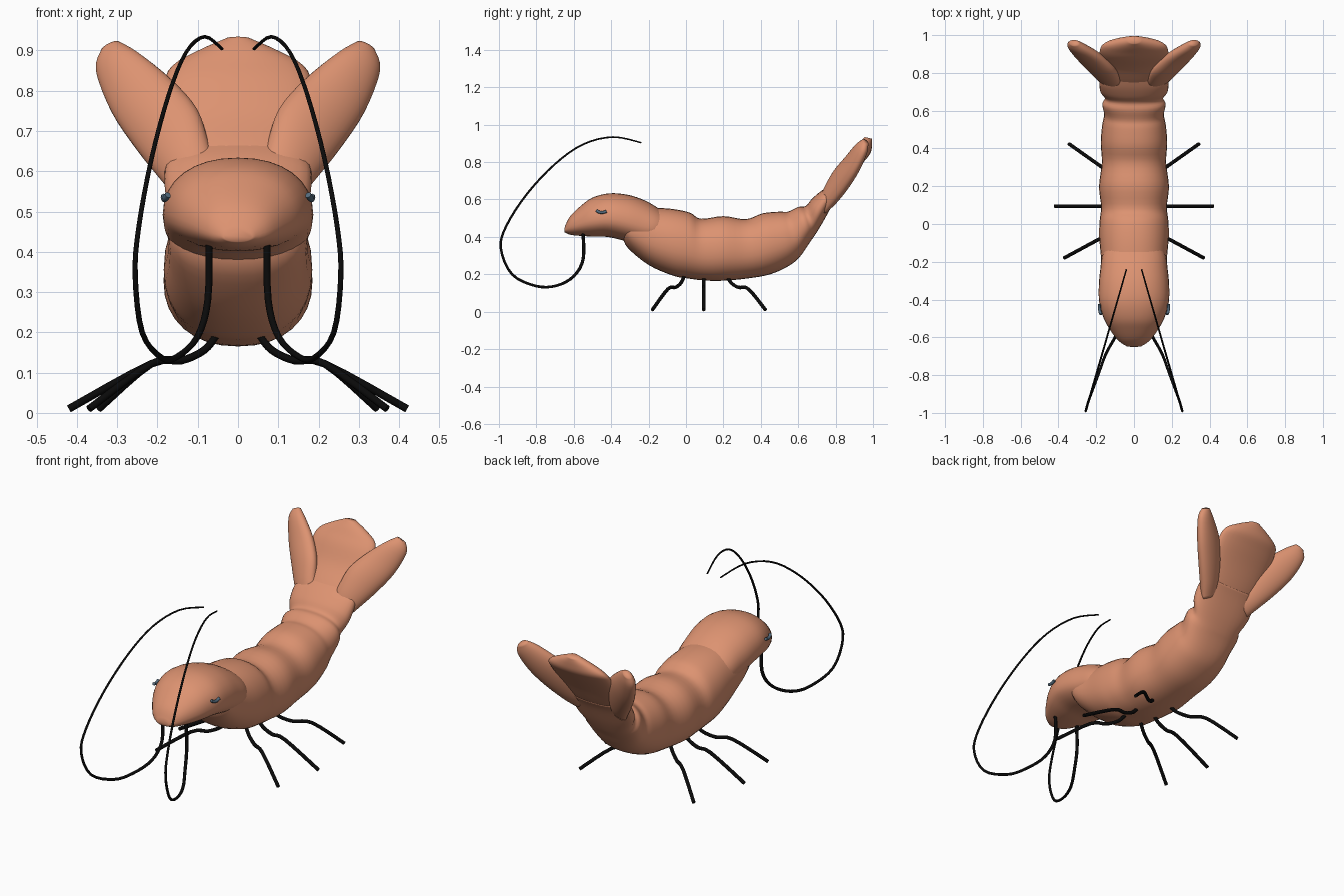
import bpy
import bmesh
import math
from mathutils import Vector

old = bpy.data.objects.get("Cube")
if old:
    bpy.data.objects.remove(old, do_unlink=True)


def material(name, colour):
    mat = bpy.data.materials.new(name)
    mat.use_nodes = True
    mat.diffuse_color = (*colour, 1)
    bsdf = next(n for n in mat.node_tree.nodes if n.type == 'BSDF_PRINCIPLED')
    bsdf.inputs["Base Color"].default_value = (*colour, 1)
    return mat


salmon = material("salmon shell", (.72, .29, .165))
black = material("black limb", (.003, .003, .003))
slate = material("slate blue eye", (.09, .15, .21))

SIDES = 32
STEPS = 4


def spline(a, b, c, d, t):
    """Catmull-Rom blend between b and c."""
    return (b * 2 + (c - a) * t + (a * 2 - b * 5 + c * 4 - d) * t * t
            + (b * 3 - a - c * 3 + d) * t ** 3) / 2


def smooth_rows(rows):
    """Resample rows of vectors along a smooth spline."""
    last = len(rows) - 1
    result = []
    for i in range(last):
        quad = [rows[max(0, min(last, i + k))] for k in (-1, 0, 1, 2)]
        for s in range(STEPS):
            result.append([spline(*p, s / STEPS) for p in zip(*quad)])
    return result + [rows[-1]]


def loft(name, rings, mat):
    """Skin closed rings and cap both ends."""
    bm = bmesh.new()
    rows = [[bm.verts.new(p) for p in ring] for ring in smooth_rows(rings)]
    for lower, upper in zip(rows, rows[1:]):
        for i in range(len(lower)):
            j = (i + 1) % len(lower)
            bm.faces.new((lower[i], lower[j], upper[j], upper[i]))
    bm.faces.new(rows[0])
    bm.faces.new(rows[-1])
    bmesh.ops.recalc_face_normals(bm, faces=bm.faces)
    for f in bm.faces:
        f.smooth = True
    mesh = bpy.data.meshes.new(name)
    bm.to_mesh(mesh)
    bm.free()
    mesh.materials.append(mat)
    obj = bpy.data.objects.new(name, mesh)
    bpy.context.collection.objects.link(obj)
    return obj


def oval(middle, side, up, down, power=1.0):
    """Closed ring with separate upper and lower heights."""
    ring = []
    for i in range(SIDES):
        a = math.tau * i / SIDES
        c = math.copysign(abs(math.cos(a)) ** power, math.cos(a))
        s = math.sin(a)
        ring.append(middle + side * c + (up if s > 0 else down) * abs(s) ** power)
    return ring


def trunk(name, sections, waist, power):
    """Sections are bottom y, bottom z, top y, top z, half width."""
    rings = []
    for yb, zb, yt, zt, w in sections:
        bottom, top = Vector((0, yb, zb)), Vector((0, yt, zt))
        middle = bottom.lerp(top, waist)
        rings.append(oval(middle, Vector((w, 0, 0)), top - middle, bottom - middle, power))
    return loft(name, rings, salmon)


def tube(name, points, start, end, mat):
    """Round tapered tube along a smooth path."""
    path = [row[0] for row in smooth_rows([[Vector(p)] for p in points])]
    curve = bpy.data.curves.new(name, 'CURVE')
    curve.dimensions = '3D'
    curve.bevel_depth = 1
    curve.bevel_resolution = 2
    curve.use_fill_caps = True
    line = curve.splines.new('POLY')
    line.points.add(len(path) - 1)
    for i, p in enumerate(path):
        line.points[i].co = (*p, 1)
        line.points[i].radius = start + (end - start) * i / (len(path) - 1)
    line.use_smooth = True
    curve.materials.append(mat)
    obj = bpy.data.objects.new(name, curve)
    bpy.context.collection.objects.link(obj)


# Head shell with a flattened underside
trunk("head", [
    (-.65, .425, -.648, .455, .035),
    (-.62, .412, -.62, .51, .08),
    (-.57, .406, -.56, .568, .123),
    (-.5, .402, -.5, .61, .16),
    (-.42, .4, -.41, .633, .184),
    (-.33, .38, -.31, .625, .186),
    (-.25, .36, -.22, .595, .178),
    (-.18, .36, -.15, .555, .168),
    (-.12, .38, -.1, .52, .14),
], .42, .92)

# Segmented body, curling up into the tail
trunk("segmented_body", [
    (-.34, .4, -.32, .52, .14),
    (-.31, .34, -.28, .55, .168),
    (-.2, .25, -.17, .555, .174),
    (-.07, .193, -.07, .549, .184),
    (.01, .178, .02, .53, .182),
    (.1, .167, .08, .497, .174),
    (.2, .166, .2, .511, .185),
    (.33, .178, .32, .495, .17),
    (.45, .2, .41, .526, .176),
    (.55, .245, .5, .535, .168),
    (.61, .295, .545, .535, .158),
    (.665, .375, .6, .56, .168),
    (.69, .41, .64, .565, .154),
    (.73, .475, .67, .6, .178),
    (.78, .565, .715, .64, .182),
    (.81, .61, .76, .67, .165),
], .47, .9)

# Middle blade of the tail fan
trunk("tail_centre", [
    (.75, .53, .7, .6, .15),
    (.81, .61, .755, .67, .165),
    (.88, .715, .82, .745, .172),
    (.945, .795, .87, .83, .182),
    (.985, .845, .905, .875, .165),
    (.995, .89, .93, .907, .1),
    (.995, .925, .955, .934, .03),
], .5, 1)

# Side blades of the tail fan: outer point, inner point, half thickness
blade = [
    ((.15, .73, .53), (.05, .74, .6), .03),
    ((.195, .775, .585), (.07, .77, .66), .045),
    ((.255, .835, .66), (.1, .82, .75), .05),
    ((.315, .895, .75), (.165, .88, .825), .045),
    ((.353, .945, .85), (.245, .93, .89), .035),
    ((.34, .96, .9), (.295, .96, .92), .018),
]
normal = Vector((0, -.85, .52))

# Legs: foot x, hip y, foot y
legs = {"front": (.37, -.01, -.18), "middle": (.42, .095, .095), "rear": (.345, .22, .425)}

# Feeler path in side view, with the starting x values
feeler = [(-.55, .42), (-.55, .28), (-.6, .19), (-.69, .14), (-.8, .137),
          (-.93, .2), (-.99, .34), (-.96, .46), (-.85, .63), (-.7, .79),
          (-.55, .895), (-.39, .934), (-.24, .904)]
feeler_start = [.072, .075, .1, .15, .19]

for side, m in (("left", 1), ("right", -1)):
    rings = []
    for outer, inner, thick in blade:
        a = Vector((outer[0] * m, *outer[1:]))
        b = Vector((inner[0] * m, *inner[1:]))
        rings.append(oval((a + b) / 2, (a - b) / 2, normal * thick, -normal * thick))
    loft(side + "_tail_blade", rings, salmon)

    for place, (foot, hip_y, foot_y) in legs.items():
        path = []
        for x, z in ((.055, .19), (.085, .155), (.14, .13), (.215, .122), (foot, .01)):
            t = (x - .055) / (foot - .055)
            path.append((x * m, hip_y + (foot_y - hip_y) * t, z))
        tube(f"{side}_{place}_leg", path, .0095, .0095, black)

    path = []
    for i, (y, z) in enumerate(feeler):
        x = feeler_start[i] if i < len(feeler_start) else .04 + .287 * (-y - .24)
        path.append((x * m, y, z))
    tube(side + "_feeler", path, .009, .004, black)

    # Closed crescent eye
    tube(side + "_eye", [(.174 * m, -.478, .541), (.18 * m, -.465, .533),
                         (.183 * m, -.445, .531), (.184 * m, -.425, .537)],
         .008, .008, slate)
